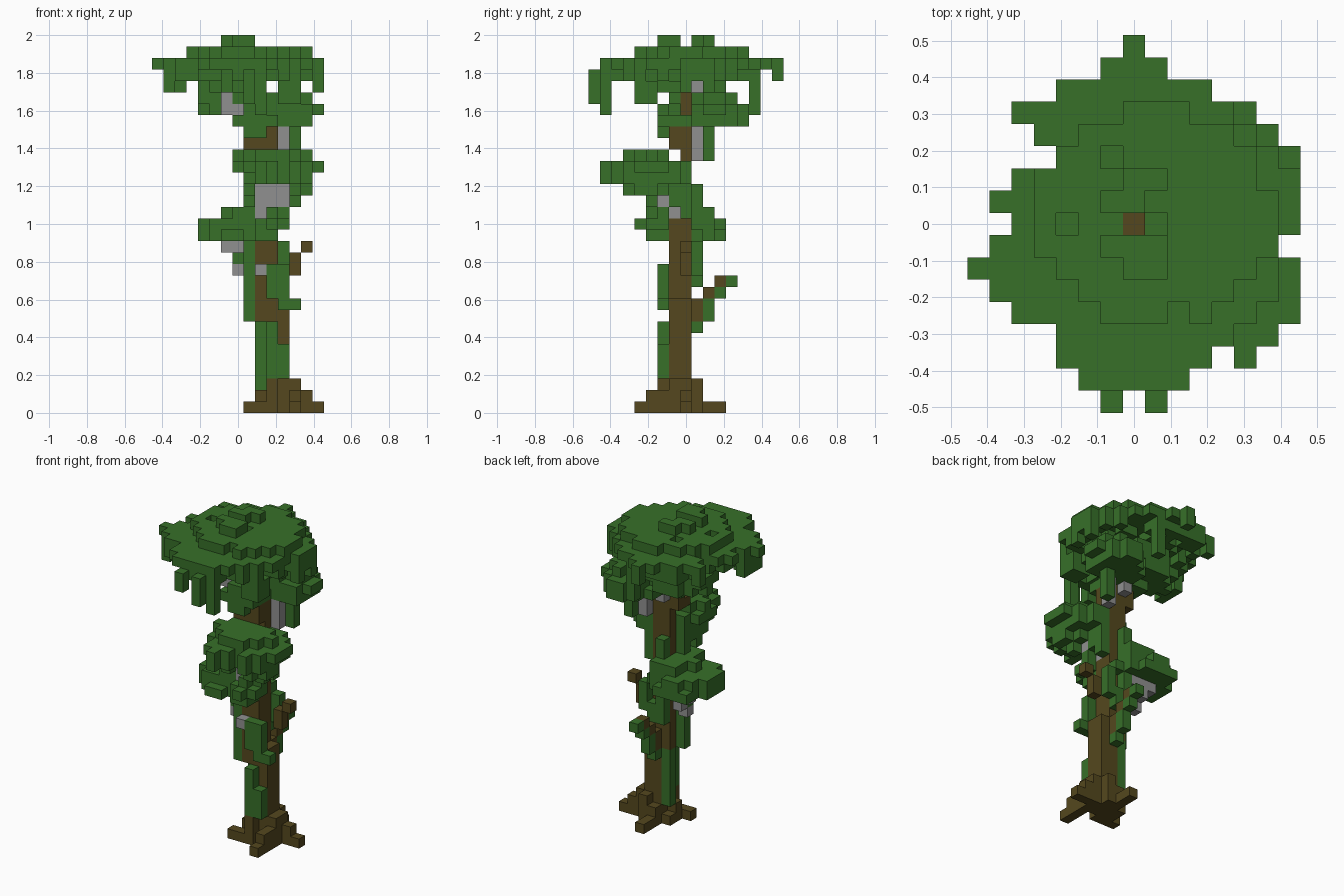
import bpy
import bmesh
import random
from mathutils import Vector

random.seed(4)
UNIT = 2 / 33

default_cube = bpy.data.objects.get("Cube")
if default_cube:
    bpy.data.objects.remove(default_cube, do_unlink=True)


def make_material(name, color):
    material = bpy.data.materials.new(name)
    material.use_nodes = True
    material.diffuse_color = (*color, 1)
    shader = material.node_tree.nodes["Principled BSDF"]
    shader.inputs["Base Color"].default_value = (*color, 1)
    shader.inputs["Roughness"].default_value = 0.9
    return material


leaf_green = make_material("leaf green", (0.038, 0.16, 0.022))
bark_brown = make_material("bark brown", (0.089, 0.064, 0.013))
stone_grey = make_material("fungus grey", (0.28, 0.28, 0.28))

# Every filled block, keyed by grid position; the first part placed keeps it
blocks = {}


def span(value):
    return range(value[0], value[1] + 1) if isinstance(value, tuple) else (value,)


def box(part, xs, ys, zs):
    for x in span(xs):
        for y in span(ys):
            for z in span(zs):
                blocks.setdefault((x, y, z), part)


def disc(part, center, radii, layer, skip=lambda x, y: False):
    for x in range(-8, 9):
        for y in range(-8, 9):
            across = (x - center[0]) / radii[0]
            along = (y - center[1]) / radii[1]
            if across * across + along * along <= 1 and not skip(x, y):
                blocks.setdefault((x, y, layer), part)


# Grey bracket fungus
for place in [
    (2, -2, 12), (0, 1, 13), ((-1, 1), 1, 14), (0, 0, 12),
    (2, -2, 17), (3, -1, 17), ((2, 4), -2, (18, 19)),
    (4, 1, (22, 24)), (2, 1, 24), (1, 1, 28),
    (-1, -1, (26, 27)), (0, -1, 26),
]:
    box("bracket_fungus", *place)

# Trunk leaning toward the middle as it rises
box("trunk", (3, 4), (-1, 0), (0, 9))
box("trunk", (2, 3), (-1, 0), (8, 18))
box("trunk", (2, 3), 0, (19, 24))
box("trunk", (1, 3), -1, 23)
box("trunk", 3, -1, 24)
box("trunk", (1, 2), 0, (23, 27))
box("trunk", (0, 1), 0, (26, 28))
box("trunk", 0, 0, (28, 31))

# Spreading roots
for place in [
    ((2, 5), (-1, 0), 0), ((3, 5), (-1, 0), (1, 2)), (1, -2, 0),
    (2, -2, 0), (2, -1, 1), (3, -2, (0, 2)), (5, (-3, -2), 0), (5, -3, 1),
    (5, -4, 0), (6, 0, (0, 1)), (7, 0, 0), (4, 1, (0, 2)),
    (3, 1, (0, 1)), (3, (2, 3), 0), (5, -2, 1),
]:
    box("roots", *place)

# Bare twigs
for place in [
    (5, 0, (12, 13)), (6, 0, 14),
    (3, 1, (8, 9)), (3, 2, 10), (3, 3, 11),
]:
    box("twigs", *place)

# Hanging vines on the trunk
for place in [
    (2, 0, (2, 7)), ((3, 4), -2, (3, 5)), (3, -2, (6, 7)),
    (1, -1, (8, 15)), (3, -2, (10, 12)), (0, 0, 13), (4, -2, (9, 12)),
    (5, -2, 9), (4, 1, (12, 14)), (3, 1, 7), (3, 2, (8, 9)),
    (3, 3, 10), (3, 4, 11), (3, 1, (11, 12)), (2, 1, (11, 19)),
    (4, -1, (18, 19)), (4, 0, (17, 19)), (1, -1, (18, 19)),
    (5, 2, (22, 24)), ((1, 2), -2, 24),
]:
    box("vines", *place)

# Lower leaf clump on the right
away_from_trunk = lambda x, y: x > 3
disc("lower_leaves", (-0.2, 0.2), (3.3, 3.4), 15, away_from_trunk)
disc("lower_leaves", (-0.2, 0.2), (3.1, 3), 16, away_from_trunk)
disc("lower_leaves", (1, 0), (2.2, 2.3), 17, away_from_trunk)
box("lower_leaves", (2, 3), (-3, -2), 15)
box("lower_leaves", (2, 4), (-3, -2), 16)
box("lower_leaves", 3, -4, 16)
box("lower_leaves", 3, (-3, -2), 17)
box("lower_leaves", 4, -2, 17)

# Middle leaf clump at the front
ragged_front = lambda x, y: x - y > 11 or (x > 2 and y < -6) or (x, y) == (4, -6)
disc("middle_leaves", (3.4, -3.2), (3.3, 3.9), 20, ragged_front)
disc("middle_leaves", (3.5, -3.2), (3.7, 3.9), 21, ragged_front)
disc("middle_leaves", (3, -3.3), (3.2, 1.9), 22)
for place in [
    (2, -7, (20, 21)), (6, (-4, -3), 19), (5, -5, 19), (5, -3, (18, 19)),
    (5, -2, 19), (1, (-4, -2), 19), (1, -3, 18),
]:
    box("middle_leaves", *place)

# Leaf clumps beneath the crown
disc("side_leaves", (4.2, 2.6), (2.4, 2.6), 25)
disc("side_leaves", (4.8, 2.9), (2.6, 2.6), 26, lambda x, y: x + y > 10)
disc("side_leaves", (5, 2.6), (1.5, 1.4), 27)
box("inner_leaves", (0, 3), (-2, 1), 25)
box("inner_leaves", (1, 2), -2, 26)
disc("inner_leaves", (0, 1), (3.3, 2.4), 26)
disc("inner_leaves", (0.3, 1), (3.7, 2.4), 27,
     lambda x, y: y < -1 or (y == 0 and x > 1))
disc("inner_leaves", (0.5, 0), (4.6, 3.6), 28,
     lambda x, y: x in (3, -4) or (y == 1 and x > 1) or random.random() < 0.3)
box("inner_leaves", (4, 5), (-4, -3), (27, 28))

# Crown outline: first and last block of each row, front to back
crown_rows = [
    (-2, 2), (-3, 3), (-3, 4), (-5, 5), (-6, 6), (-7, 6), (-6, 6), (-5, 7),
    (-6, 7), (-5, 7), (-3, 6), (-4, 5), (-5, 4), (-3, 3), (-1, 1), (0, 0),
]
crown = {(x, y) for y, row in enumerate(crown_rows, -7) for x in span(row)}
for x, y in sorted(crown):
    box("crown", x, y, 30)
    neighbours = [(x + 1, y), (x - 1, y), (x, y + 1), (x, y - 1)]
    inside = all(n in crown for n in neighbours)
    # Ragged skirt below the crown
    if x > -7 and y < 7 and random.random() < 0.6:
        box("crown", x, y, 29)
        clear_gap = x not in (-4, 3, 6) and y not in (-6, -5, 1, 4, 5) and -7 < y < 6
        if not inside and clear_gap and random.random() < 0.4:
            box("crown", x, y, 28)

# Raised crown top, with small pits and one at the trunk tip
disc("crown", (0.9, 0.4), (5.4, 4.8), 31, lambda x, y: random.random() < 0.08)
for place in [
    ((0, 1), (-2, -1), 32), (-1, -1, 32), ((-1, 0), 1, 32), ((0, 1), 2, 32),
]:
    box("crown", *place)

# Long hanging strands at the crown edge
for place in [
    (-1, -8, (28, 29)), (1, -8, (27, 29)), (2, -7, (26, 29)),
    (2, 6, (26, 29)), (0, 8, 29), (7, 2, (28, 29)),
    (-6, -2, (28, 29)), (-5, -2, (28, 29)),
]:
    box("crown", *place)

# Turn each part into a mesh of its visible block sides
DIRECTIONS = [Vector(d) for d in
              ((1, 0, 0), (-1, 0, 0), (0, 1, 0), (0, -1, 0), (0, 0, 1), (0, 0, -1))]


def build_part(name, material):
    mesh = bpy.data.meshes.new(name)
    bm = bmesh.new()
    for position, part in blocks.items():
        if part != name:
            continue
        center = Vector(position) + Vector((0, 0, 0.5))
        for normal in DIRECTIONS:
            if tuple(int(v) for v in Vector(position) + normal) in blocks:
                continue
            side = Vector((normal.y, normal.z, normal.x))
            up = normal.cross(side)
            corners = [(side + up), (up - side), (-side - up), (side - up)]
            bm.faces.new([bm.verts.new((center + (normal + c) / 2) * UNIT)
                          for c in corners])
    bmesh.ops.remove_doubles(bm, verts=bm.verts, dist=UNIT / 100)
    bm.to_mesh(mesh)
    bm.free()
    mesh.materials.append(material)
    bpy.context.collection.objects.link(bpy.data.objects.new(name, mesh))


for part in ("trunk", "roots", "twigs"):
    build_part(part, bark_brown)
for part in ("vines", "lower_leaves", "middle_leaves", "side_leaves",
             "inner_leaves", "crown"):
    build_part(part, leaf_green)
build_part("bracket_fungus", stone_grey)
